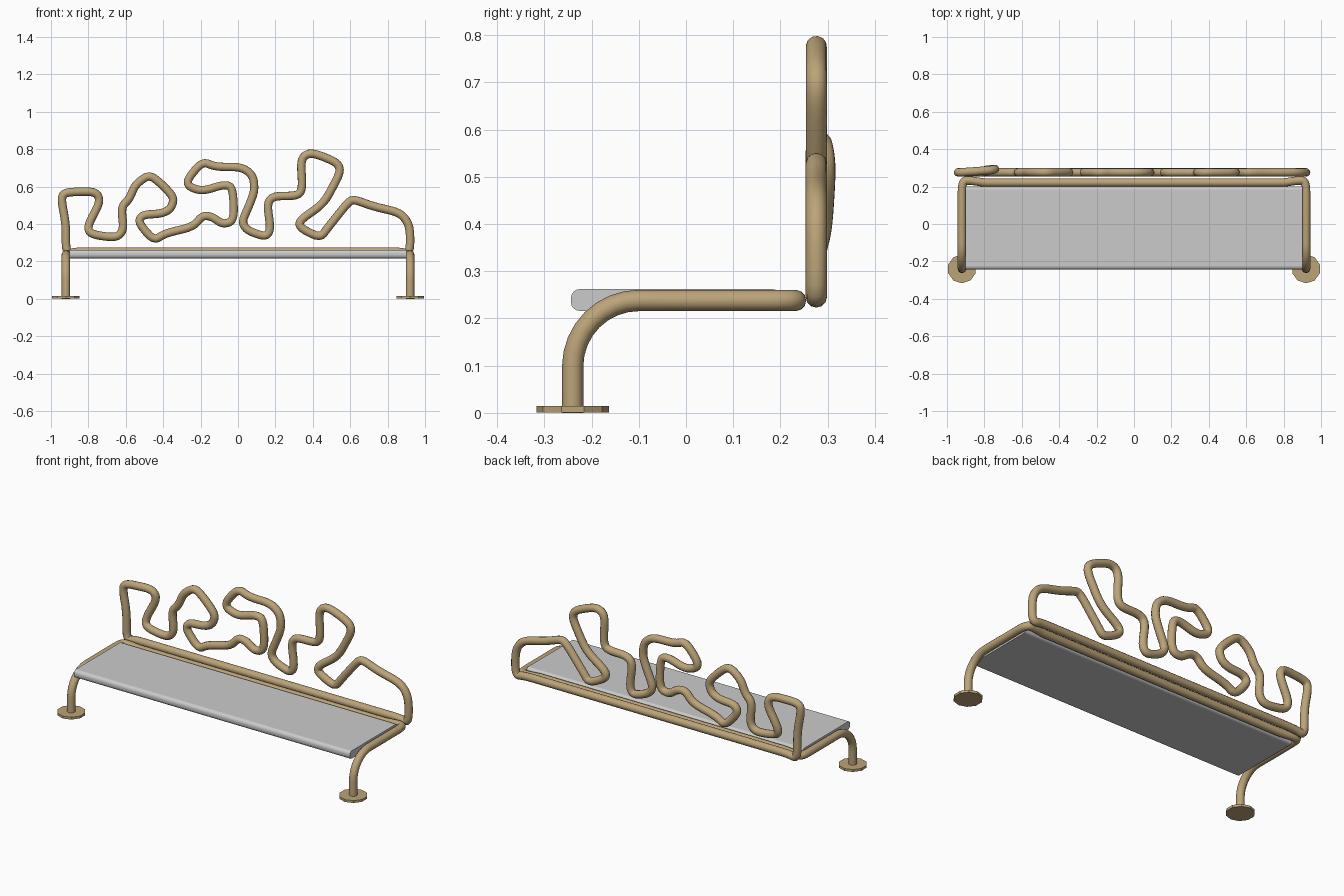
import bpy, math
from mathutils import Vector

if "Cube" in bpy.data.objects:
    bpy.data.objects.remove(bpy.data.objects["Cube"])

tan = bpy.data.materials.new("tan_metal")
tan.diffuse_color = (0.50, 0.37, 0.19, 1)
tan.use_nodes = True
tan.node_tree.nodes["Principled BSDF"].inputs["Base Color"].default_value = tan.diffuse_color
R = 0.0225


def fillet(points, closed=False, cut=0.42, limit=0.06, steps=4):
    """Round every corner of a polyline."""
    p = [Vector(q) for q in points]
    n, out = len(p), []
    for i, c in enumerate(p):
        if not closed and i in (0, n - 1):
            out.append(c)
            continue
        a, b = p[i - 1] - c, p[(i + 1) % n] - c
        s = c + a.normalized() * min(a.length * cut, limit)
        e = c + b.normalized() * min(b.length * cut, limit)
        for k in range(steps + 1):
            t = k / steps
            out.append(s * (1 - t) ** 2 + c * 2 * t * (1 - t) + e * t * t)
    return out


def tube(name, pts, closed=False):
    cu = bpy.data.curves.new(name, 'CURVE')
    cu.dimensions = '3D'
    cu.bevel_depth = R
    cu.bevel_resolution = 4
    cu.use_fill_caps = True
    sp = cu.splines.new('POLY')
    sp.points.add(len(pts) - 1)
    for q, v in zip(sp.points, pts):
        q.co = (*v, 1)
    sp.use_cyclic_u = closed
    cu.materials.append(tan)
    ob = bpy.data.objects.new(name, cu)
    bpy.context.collection.objects.link(ob)
    bpy.ops.object.select_all(action='DESELECT')
    ob.select_set(True)
    bpy.context.view_layer.objects.active = ob
    bpy.ops.object.convert(target='MESH')
    bpy.ops.object.shade_smooth_by_angle(angle=math.radians(50))


# seat frame: front legs bending into side rails and the rear rail
half = [(-0.92, -0.24, 0.0)]
for k in range(9):
    a = math.pi / 2 * k / 8
    half.append((-0.92, -0.10 - 0.14 * math.cos(a), 0.098 + 0.14 * math.sin(a)))
half += [Vector(v) for v in fillet([(-0.92, -0.10, 0.238), (-0.92, 0.232, 0.238),
                                    (-0.87, 0.232, 0.238), (-0.80, 0.221, 0.238)])[1:]]
half = [Vector(v) for v in half]
tube("seat_frame", half + [Vector((-v.x, v.y, v.z)) for v in reversed(half)])

# backrest: one closed winding tube, traced as x, z in hundredths
trace = [
    (-92, 24), (-92, 40), (-94.5, 53), (-93, 57), (-76, 57.5), (-73.5, 52), (-80.5, 39),
    (-79, 34.5), (-65, 32.5), (-61, 37), (-62.5, 49), (-58, 53.5), (-55, 61),
    (-47.5, 66.5), (-41, 61.5), (-34, 54), (-36, 48), (-41, 45.5), (-51, 45),
    (-53.5, 41), (-45, 31), (-39, 35), (-24, 38.5), (-19, 44.5), (-14, 44),
    (-8.5, 40), (-3.5, 41), (-2, 46), (-3, 60), (-8, 61), (-19, 57.5), (-26.5, 60),
    (-27, 64), (-19, 73.5), (-12, 70.5), (2, 70.5), (8, 66), (9, 58), (6, 50),
    (2, 41), (5, 36.5), (15, 33), (17.5, 37.5), (15.5, 51), (19, 55), (32, 55),
    (34.5, 59), (33.5, 75), (39, 78.5), (53, 73), (55, 68), (46, 51), (33, 42),
    (33, 38), (44, 32.5), (48, 38), (60, 53), (64, 52.5), (72, 49.5), (87, 46),
    (92, 39), (92, 24), (86, 25.3), (-86, 25.3)]
path = []
for x, z in trace:
    y = 0.288 if (x, z) in [(-76, 57.5), (-80.5, 39)] else 0.296 if x == -73.5 else 0.276
    path.append((x / 100, y, z / 100))
tube("backrest", fillet(path, closed=True), True)

# foot plates
for side, s in (("left", -1), ("right", 1)):
    bpy.ops.mesh.primitive_cylinder_add(vertices=10, radius=0.077, depth=0.014,
                                        location=(s * 0.92, -0.24, 0.0075))
    bpy.context.object.name = side + "_foot_plate"
    bpy.context.object.data.materials.append(tan)

# seat slab with rounded edges
bpy.ops.mesh.primitive_cube_add(size=1, location=(0, -0.021, 0.239))
seat = bpy.context.object
seat.name = "seat"
seat.scale = (1.80, 0.445, 0.046)
bpy.ops.object.transform_apply(location=False, rotation=False, scale=True)
wt = seat.data.attributes.new("bevel_weight_edge", 'FLOAT', 'EDGE')
for e in seat.data.edges:
    a, b = (seat.data.vertices[i].co for i in e.vertices)
    wt.data[e.index].value = 1.0 if abs(a.x - b.x) > 1 else 0.0
bev = seat.modifiers.new("rounding", 'BEVEL')
bev.limit_method = 'WEIGHT'
bev.width = 0.018
bev.segments = 4
bpy.ops.object.shade_smooth_by_angle(angle=math.radians(40))
